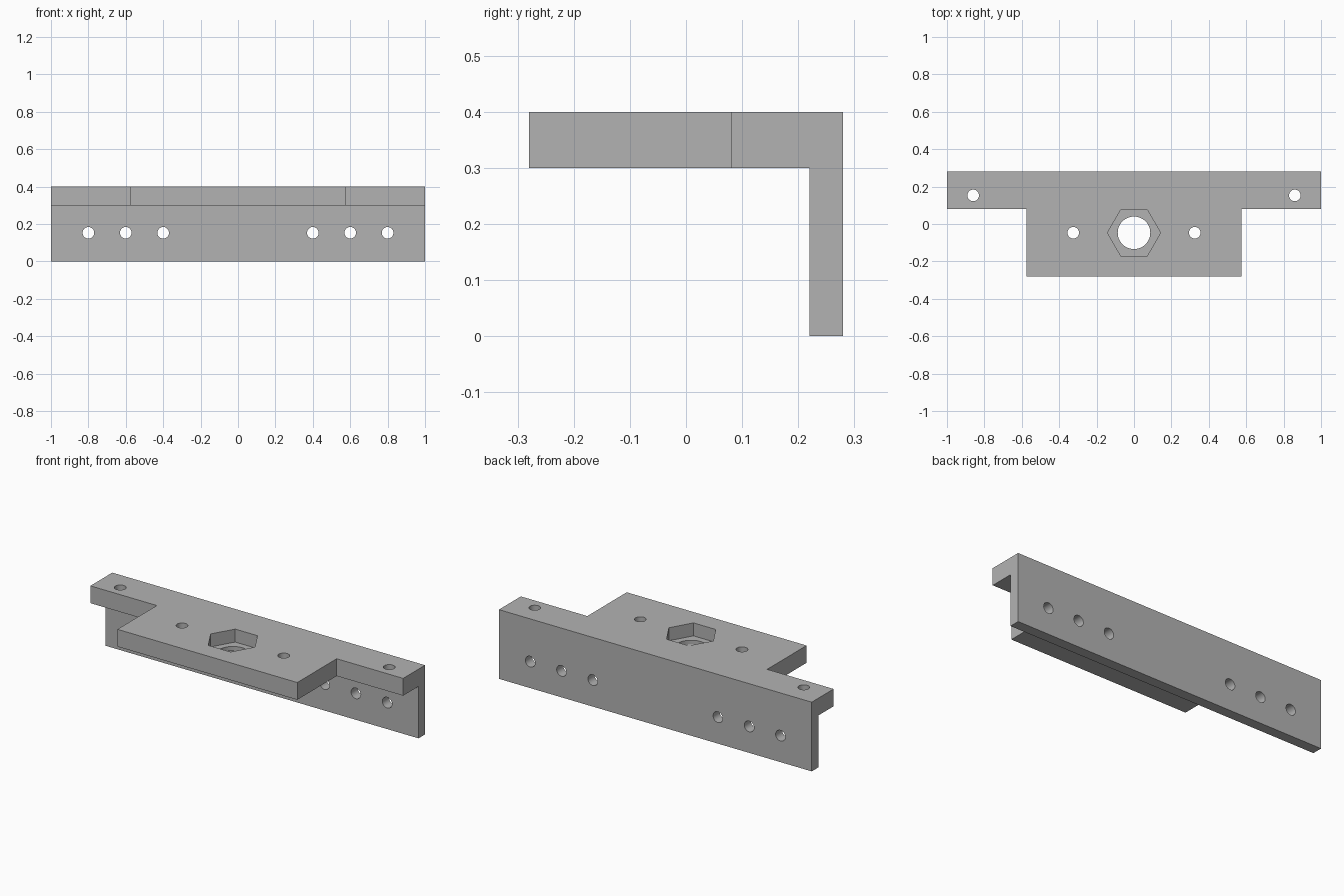
import bpy, bmesh, math
from mathutils import Matrix

cube = bpy.data.objects.get("Cube")
if cube:
    bpy.data.objects.remove(cube, do_unlink=True)

grey = bpy.data.materials.new("plain grey")
grey.use_nodes = True
grey.diffuse_color = (0.45, 0.45, 0.45, 1)
grey.node_tree.nodes["Principled BSDF"].inputs["Base Color"].default_value = grey.diffuse_color


def add_object(name, bm):
    bmesh.ops.recalc_face_normals(bm, faces=bm.faces)
    mesh = bpy.data.meshes.new(name)
    bm.to_mesh(mesh)
    bm.free()
    mesh.materials.append(grey)
    obj = bpy.data.objects.new(name, mesh)
    bpy.context.collection.objects.link(obj)
    return obj


def prism(name, outline, z0, z1):
    """Extrude a plan outline from z0 to z1."""
    bm = bmesh.new()
    face = bm.faces.new([bm.verts.new((x, y, z0)) for x, y in outline])
    ext = bmesh.ops.extrude_face_region(bm, geom=[face])
    verts = [v for v in ext["geom"] if isinstance(v, bmesh.types.BMVert)]
    bmesh.ops.translate(bm, verts=verts, vec=(0, 0, z1 - z0))
    return add_object(name, bm)


def cylinder(name, centre, radius, depth, sides=32, along_y=False):
    bm = bmesh.new()
    matrix = Matrix.Translation(centre)
    if along_y:
        matrix = matrix @ Matrix.Rotation(math.pi / 2, 4, "X")
    bmesh.ops.create_cone(bm, cap_ends=True, segments=sides, radius1=radius,
                          radius2=radius, depth=depth, matrix=matrix)
    return add_object(name, bm)


# T-shaped top plate
half = [(0.575, -0.28), (0.575, 0.08), (1, 0.08), (1, 0.28)]
outline = half + [(-x, y) for x, y in reversed(half)]
bracket = prism("bracket", outline, 0.3, 0.4)

# Rear wall hanging below the plate
wall = prism("rear_wall", [(-1, 0.22), (1, 0.22), (1, 0.28), (-1, 0.28)], 0, 0.4)

# Hole cutters: nut pocket, centre bore, plate holes, wall holes
HOLE = 0.031
MID_Y = -0.047
POCKET_FLOOR = 0.325
cutters = []
pocket = cylinder("nut_pocket_cutter", (0, MID_Y, POCKET_FLOOR + 0.1), 0.142, 0.2, sides=6)
# Put the pocket's corners on the x axis
corner = max(pocket.data.vertices, key=lambda v: v.co.x).co
turn = -math.atan2(corner.y - MID_Y, corner.x)
pivot = Matrix.Translation((0, MID_Y, 0))
pocket.data.transform(pivot @ Matrix.Rotation(turn, 4, "Z") @ pivot.inverted())
cutters.append(pocket)
cutters.append(cylinder("centre_bore_cutter", (0, MID_Y, 0.35), 0.087, 0.4, sides=48))
for side in (-1, 1):
    for x, y in ((0.325, MID_Y), (0.86, 0.153)):
        cutters.append(cylinder("plate_hole_cutter", (side * x, y, 0.35), HOLE, 0.3))
    for x in (0.4, 0.6, 0.8):
        cutters.append(cylinder("wall_hole_cutter", (side * x, 0.25, 0.153), HOLE, 0.2,
                                along_y=True))

# Join the wall, cut the holes, then bake the result
for tool, operation in [(wall, "UNION")] + [(c, "DIFFERENCE") for c in cutters]:
    mod = bracket.modifiers.new(tool.name, "BOOLEAN")
    mod.solver = "EXACT"
    mod.operation = operation
    mod.object = tool
    tool.hide_render = True
bpy.context.view_layer.update()
depsgraph = bpy.context.evaluated_depsgraph_get()
baked = bpy.data.meshes.new_from_object(bracket.evaluated_get(depsgraph))
bracket.modifiers.clear()
bracket.data = baked
for tool in [wall] + cutters:
    bpy.data.objects.remove(tool, do_unlink=True)

# Smooth the round holes, keep edges sharp
bpy.ops.object.select_all(action="DESELECT")
bracket.select_set(True)
bpy.context.view_layer.objects.active = bracket
bpy.ops.object.shade_smooth_by_angle(angle=math.radians(30))
